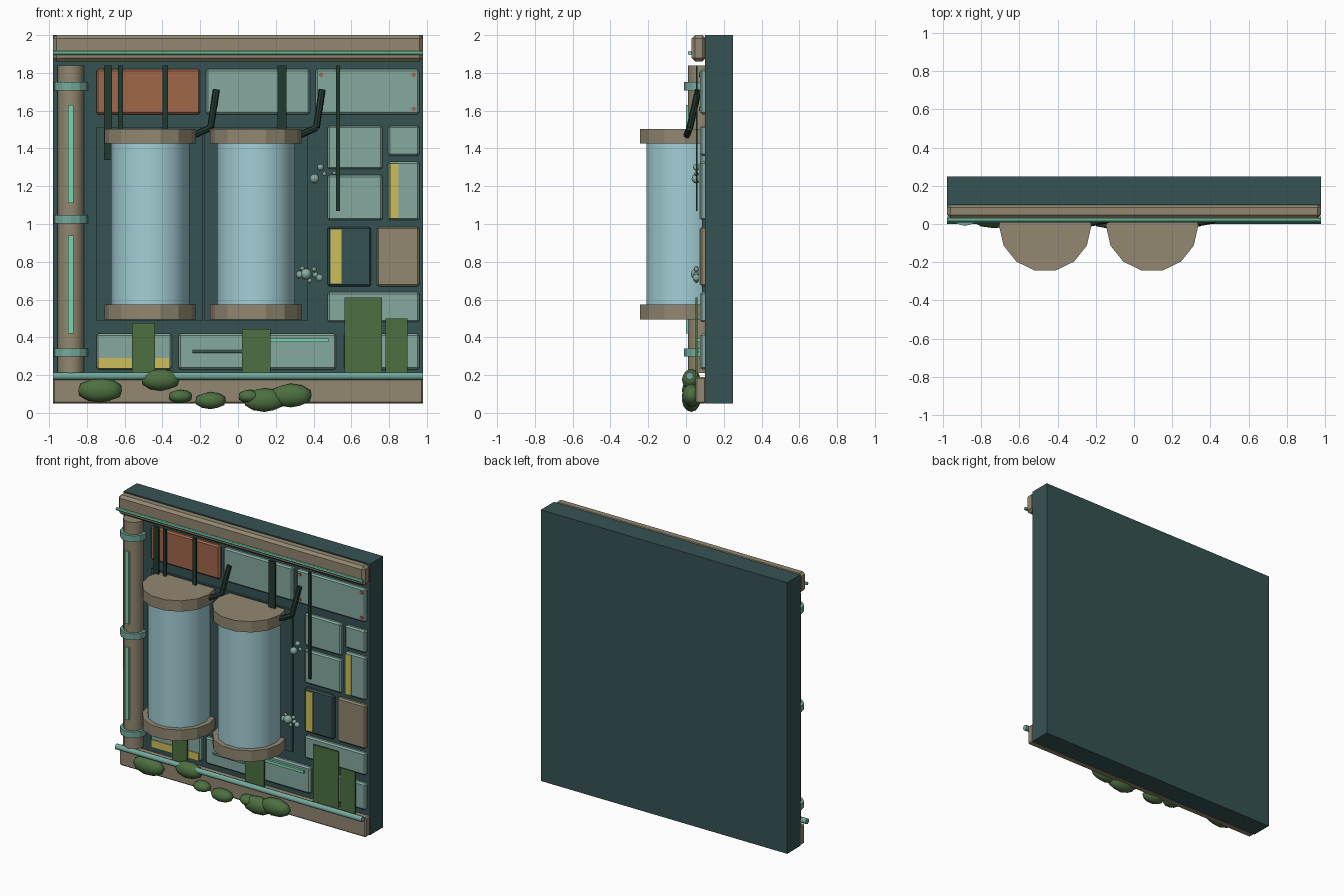
import bpy, bmesh, math
from mathutils import Vector

cube = bpy.data.objects.get("Cube")
if cube:
    bpy.data.objects.remove(cube, do_unlink=True)


def material(name, *rgb):
    col = [(c / 255 / 12.92 if c < 11 else ((c / 255 + 0.055) / 1.055) ** 2.4) for c in rgb] + [1.0]
    m = bpy.data.materials.new(name)
    m.use_nodes = True
    m.diffuse_color = col
    m.node_tree.nodes["Principled BSDF"].inputs["Base Color"].default_value = col
    return m


DARK = material("dark teal wall", 54, 82, 83)
TAN = material("tan metal", 146, 136, 113)
TEAL = material("pale teal panel", 133, 170, 159)
COLLAR = material("sea green metal", 116, 170, 157)
MINT = material("mint glow", 122, 212, 176)
GLASS = material("pale blue glass", 163, 207, 214)
RUST = material("rust", 160, 103, 73)
YELLOW = material("warning yellow", 206, 190, 92)
GREEN = material("moss green", 77, 112, 65)
VINE = material("dark vine", 34, 58, 47)


def finish(name, bm, mat, smooth=None):
    me = bpy.data.meshes.new(name)
    bm.to_mesh(me)
    bm.free()
    me.materials.append(mat)
    ob = bpy.data.objects.new(name, me)
    bpy.context.collection.objects.link(ob)
    if smooth:
        bpy.ops.object.select_all(action='DESELECT')
        ob.select_set(True)
        bpy.context.view_layer.objects.active = ob
        bpy.ops.object.shade_smooth_by_angle(angle=math.radians(smooth))
    return ob


def box(name, mat, x0, x1, z0, z1, y0, y1=0.11, bevel=0):
    bm = bmesh.new()
    bmesh.ops.create_cube(bm, size=1)
    for v in bm.verts:
        v.co = ((x0 + x1) / 2 + v.co.x * (x1 - x0), (y0 + y1) / 2 + v.co.y * (y1 - y0),
                (z0 + z1) / 2 + v.co.z * (z1 - z0))
    if bevel:
        bmesh.ops.bevel(bm, geom=bm.edges[:], offset=bevel, segments=1, affect='EDGES')
    return finish(name, bm, mat)


def rod(name, mat, a, b, r, sides=12, spin=0, smooth=None):
    a, b = Vector(a), Vector(b)
    bm = bmesh.new()
    bmesh.ops.create_cone(bm, cap_ends=True, segments=sides, radius1=r, radius2=r, depth=(b - a).length)
    q = Vector((0, 0, 1)).rotation_difference(b - a)
    for v in bm.verts:
        c = v.co.copy()
        c.xy = (c.x * math.cos(spin) - c.y * math.sin(spin), c.x * math.sin(spin) + c.y * math.cos(spin))
        v.co = q @ c + (a + b) / 2
    return finish(name, bm, mat, smooth)


def blob(name, mat, x, y, z, rx, ry, rz):
    bm = bmesh.new()
    bmesh.ops.create_icosphere(bm, subdivisions=2, radius=1)
    for v in bm.verts:
        v.co = (x + v.co.x * rx, y + v.co.y * ry, z + v.co.z * rz)
    return finish(name, bm, mat, 40)


# Wall, beams and rails
box("wall", DARK, -0.98, 0.98, 0.05, 2.0, 0.10, 0.25)
box("top_beam", TAN, -0.98, 0.98, 1.86, 2.0, 0.03, 0.105, 0.018)
box("bottom_beam", TAN, -0.98, 0.98, 0.05, 0.19, 0.05, 0.105, 0.008)
rod("top_light_rail", MINT, (-0.98, 0.02, 1.905), (0.98, 0.02, 1.905), 0.011, 8)
rod("bottom_rail", COLLAR, (-0.98, 0.02, 0.195), (0.98, 0.02, 0.195), 0.02, 8, 0, 50)

# Column with collars and light strips
rod("column", TAN, (-0.885, 0.08, 0.21), (-0.885, 0.08, 1.84), 0.07, 12, 0, 40)
for z in (0.32, 1.025, 1.73):
    rod("column_collar", COLLAR, (-0.885, 0.08, z - 0.022), (-0.885, 0.08, z + 0.022), 0.09, 12)
for z in (0.42, 1.11):
    box("column_light", MINT, -0.9, -0.87, z, z + 0.52, 0.0, 0.03)

# Tanks with backing plates
for x in (-0.465, 0.095):
    y, spin = -0.008, -math.pi / 2
    rod("tank_glass", GLASS, (x, y, 0.56), (x, y, 1.43), 0.207, 14, spin, 40)
    for z in (0.495, 1.425):
        rod("tank_cap", TAN, (x, y, z), (x, y, z + 0.078), 0.242, 14, spin)
    pipe = [(x + 0.21, 0.0, 1.46), (x + 0.32, 0.02, 1.51), (x + 0.35, 0.065, 1.71)]
    for a, b in zip(pipe, pipe[1:]):
        rod("tank_pipe", VINE, a, b, 0.018, 8)
box("tank_back_left", DARK, -0.75, -0.185, 0.49, 1.51, 0.085)
box("tank_back_right", DARK, -0.18, 0.37, 0.49, 1.51, 0.085)

# Wall panels: material, x range, z range
panels = [
    (RUST, -0.75, -0.2, 1.58, 1.82), (TEAL, -0.17, 0.38, 1.58, 1.82), (TEAL, 0.41, 0.96, 1.58, 1.82),
    (TEAL, 0.475, 0.765, 1.29, 1.52), (TEAL, 0.795, 0.96, 1.36, 1.52),
    (TEAL, 0.475, 0.765, 1.02, 1.26), (TEAL, 0.795, 0.96, 1.02, 1.33),
    (DARK, 0.475, 0.705, 0.67, 0.985), (TAN, 0.735, 0.96, 0.67, 0.985),
    (TEAL, 0.475, 0.96, 0.48, 0.64),
    (TEAL, -0.75, -0.35, 0.23, 0.42), (TEAL, -0.315, 0.52, 0.23, 0.42), (TEAL, 0.56, 0.96, 0.23, 0.42),
]
for mat, x0, x1, z0, z1 in panels:
    box("wall_panel", mat, x0, x1, z0, z1, 0.075, 0.11, 0.01)

# Yellow markings, rivets and small trims
for x0, x1, z0, z1 in ((0.805, 0.85, 1.03, 1.32), (0.49, 0.547, 0.685, 0.97), (-0.74, -0.36, 0.235, 0.29)):
    box("warning_stripe", YELLOW, x0, x1, z0, z1, 0.068, 0.077)
for x in (0.44, 0.93):
    for z in (1.61, 1.79):
        rod("panel_rivet", RUST, (x, 0.068, z), (x, 0.08, z), 0.012, 8)
box("panel_light", MINT, 0.17, 0.48, 0.375, 0.395, 0.06, 0.08)
rod("panel_handle", COLLAR, (-0.24, 0.06, 0.325), (0.03, 0.06, 0.325), 0.008, 8)

# Hanging vines
for x0, x1, z0 in ((-0.71, -0.667, 1.34), (-0.635, -0.61, 1.45), (-0.4, -0.37, 1.45),
                   (0.208, 0.257, 1.45), (0.52, 0.54, 1.07)):
    box("hanging_vine", VINE, x0, x1, z0, 1.84, 0.052, 0.062)

# Growth rising from the bottom beam
for x0, x1, z1 in ((-0.56, -0.44, 0.475), (0.02, 0.172, 0.445), (0.563, 0.763, 0.61), (0.78, 0.897, 0.5)):
    box("climbing_moss", GREEN, x0, x1, 0.19, z1, 0.05, 0.06)
for x, z, rx, rz in ((-0.73, 0.12, 0.122, 0.065), (-0.41, 0.175, 0.105, 0.058), (-0.305, 0.087, 0.065, 0.036),
                     (-0.145, 0.065, 0.085, 0.045), (0.06, 0.087, 0.06, 0.036), (0.14, 0.068, 0.115, 0.063),
                     (0.28, 0.092, 0.115, 0.063)):
    blob("moss_clump", GREEN, x, 0.028, z, rx, 0.05, rz)

# Pale spore clusters
for x, z, r in ((0.405, 1.24, 0.026), (0.437, 1.3, 0.018), (0.457, 1.265, 0.012), (0.51, 1.27, 0.01),
                (0.36, 0.735, 0.03), (0.327, 0.732, 0.021), (0.403, 0.76, 0.013), (0.432, 0.715, 0.02),
                (0.34, 0.765, 0.012), (0.38, 0.7, 0.012), (0.41, 0.73, 0.016)):
    blob("spore", TEAL, x, 0.055, z, r, r, r)
